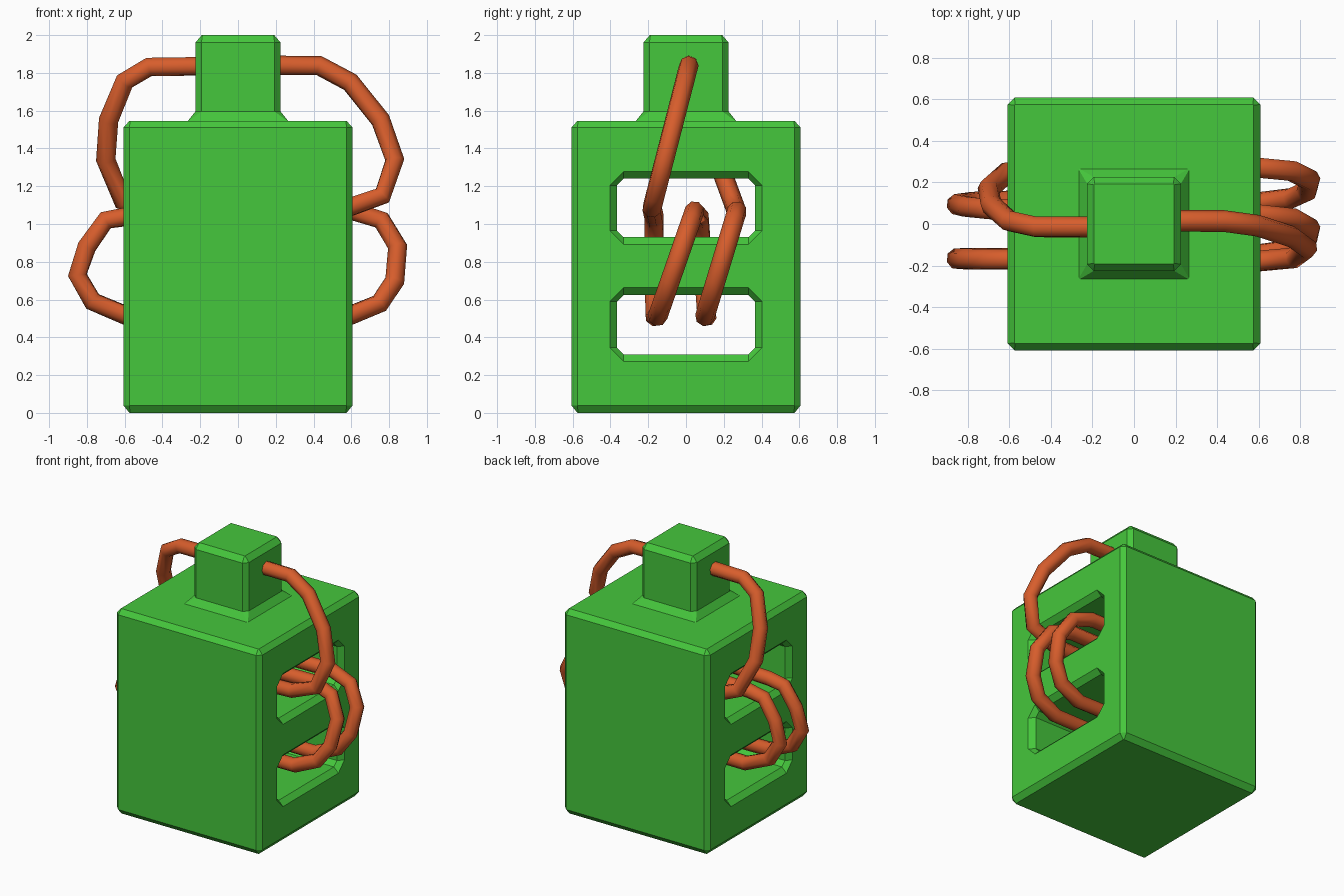
import bpy, bmesh

if "Cube" in bpy.data.objects:
    bpy.data.objects.remove(bpy.data.objects["Cube"])


def material(name, color):
    m = bpy.data.materials.new(name)
    m.diffuse_color = color
    m.use_nodes = True
    m.node_tree.nodes["Principled BSDF"].inputs["Base Color"].default_value = m.diffuse_color
    return m


green = material("green_paint", (0.06, 0.57, 0.045, 1))
orange = material("orange_cord", (0.68, 0.11, 0.025, 1))


def loft(name, rings, mat=None):
    """Closed solid through rings of equal point count."""
    bm = bmesh.new()
    loops = [[bm.verts.new(p) for p in ring] for ring in rings]
    n = len(loops[0])
    for a, b in zip(loops, loops[1:]):
        for i in range(n):
            j = (i + 1) % n
            bm.faces.new((a[i], a[j], b[j], b[i]))
    bm.faces.new(loops[0][::-1])
    bm.faces.new(loops[-1])
    bmesh.ops.recalc_face_normals(bm, faces=bm.faces)
    me = bpy.data.meshes.new(name)
    bm.to_mesh(me)
    bm.free()
    ob = bpy.data.objects.new(name, me)
    bpy.context.collection.objects.link(ob)
    if mat:
        me.materials.append(mat)
    return ob


def octagon(hx, hy, c):
    return [(hx, -hy + c), (hx, hy - c), (hx - c, hy), (-hx + c, hy),
            (-hx, hy - c), (-hx, -hy + c), (-hx + c, -hy), (hx - c, -hy)]


def stack(name, sections):
    """Chamfered square sections: (half width, corner chamfer, z)."""
    return loft(name, [[(x, y, z) for x, y in octagon(h, h, c)]
                       for h, c, z in sections], green)


# Main block and flared top post
body = stack("body", [(0.575, 0.004, 0), (0.607, 0.032, 0.04),
                      (0.607, 0.032, 1.51), (0.575, 0.004, 1.546)])
stack("top_post", [(0.265, 0.004, 1.53), (0.265, 0.004, 1.546),
                   (0.226, 0.032, 1.595), (0.226, 0.032, 1.96), (0.192, 0.004, 2.0)])

# Two tunnels with flared mouths, leaving a bar between them
for name, z0, z1 in (("lower_cutter", 0.31, 0.625), ("upper_cutter", 0.93, 1.24)):
    mid, hz = (z0 + z1) / 2, (z1 - z0) / 2
    cutter = loft(name, [[(x, y, mid + z) for y, z in octagon(0.365 + d, hz + d, 0.035 + d)]
                         for x, d in ((-0.643, 0.074), (-0.57, 0), (0.57, 0), (0.643, 0.074))])
    cutter.hide_render = True
    cutter.hide_viewport = True
    cut = body.modifiers.new(name, 'BOOLEAN')
    cut.operation = 'DIFFERENCE'
    cut.solver = 'EXACT'
    cut.object = cutter

# Cord: two leads from the post and turns wound around the bar
RIGHT = [(0.6, 1.07), (0.76, 1.02), (0.845, 0.88), (0.83, 0.70), (0.75, 0.58), (0.58, 0.51)]
LEFT = [(-0.58, 1.04), (-0.7, 1.02), (-0.8, 0.88), (-0.85, 0.73), (-0.77, 0.59), (-0.58, 0.51)]


def turn(profile, y_top, y_bottom):
    z0, z1 = profile[0][1], profile[-1][1]
    return [(x, y_top + (y_bottom - y_top) * (z0 - z) / (z0 - z1), z) for x, z in profile]


LEAD_R = [(0.15, 1.84), (0.43, 1.838), (0.595, 1.75), (0.755, 1.55), (0.83, 1.34),
          (0.765, 1.15), (0.58, 1.085)]
LEAD_L = [(-0.15, 1.835), (-0.47, 1.832), (-0.60, 1.755), (-0.685, 1.55), (-0.70, 1.34),
          (-0.61, 1.12), (-0.45, 1.06)]
path = (turn(LEAD_R, 0.015, -0.18)
        + turn(LEFT, -0.17, -0.165)
        + turn(RIGHT, 0.045, -0.15)[::-1]
        + turn(LEFT, 0.07, 0.11)
        + turn(RIGHT, 0.27, 0.10)[::-1]
        + turn(LEAD_L, -0.015, 0.27)[::-1])

curve = bpy.data.curves.new("wound_cord", 'CURVE')
curve.dimensions = '3D'
curve.bevel_depth = 0.052
curve.bevel_resolution = 2
curve.use_fill_caps = True
spline = curve.splines.new('POLY')
spline.points.add(len(path) - 1)
for point, co in zip(spline.points, path):
    point.co = (*co, 1)
spline.use_smooth = True
curve.materials.append(orange)
bpy.context.collection.objects.link(bpy.data.objects.new("wound_cord", curve))
